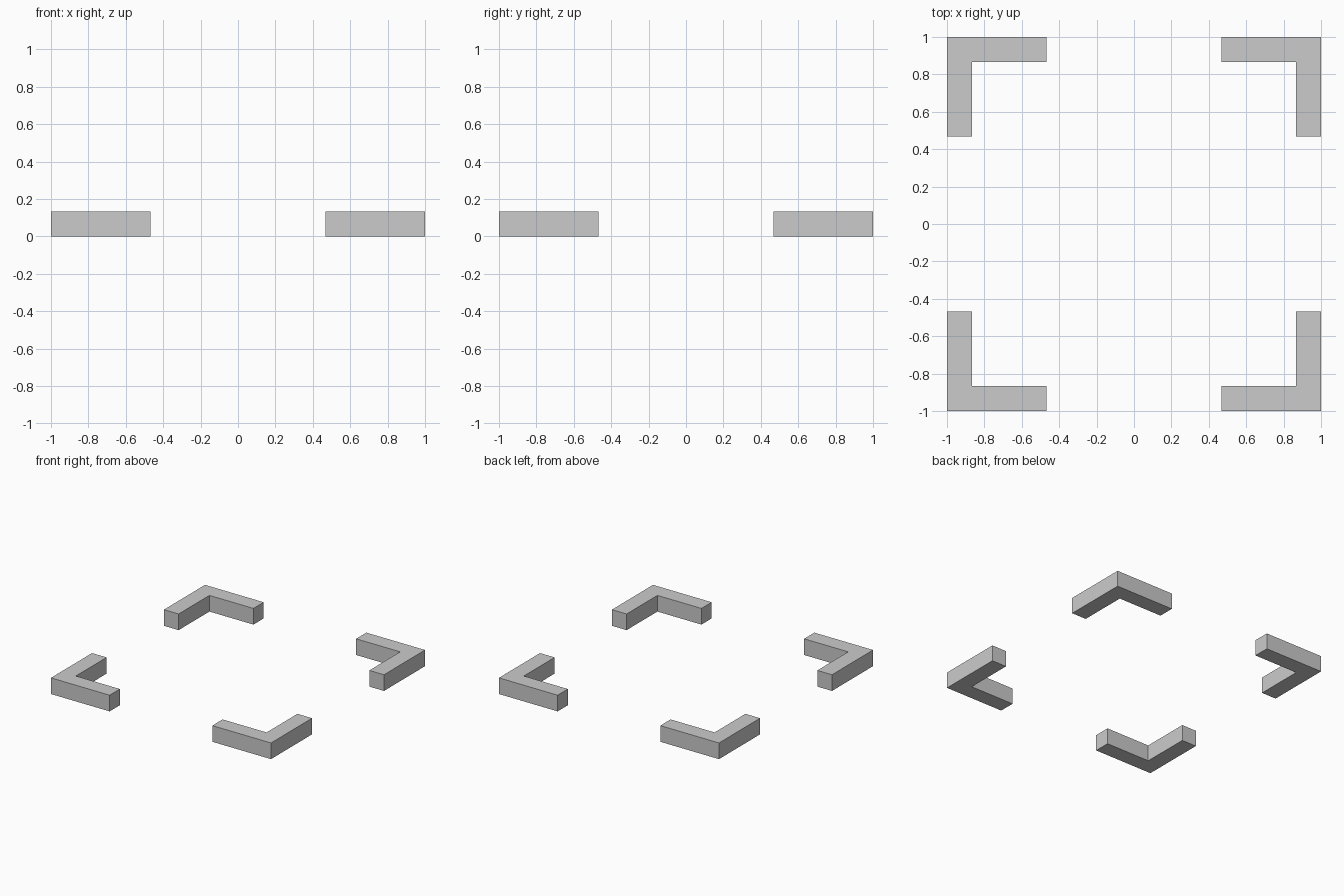
import bpy
import bmesh

if "Cube" in bpy.data.objects:
    bpy.data.objects.remove(bpy.data.objects["Cube"])

LENGTH = 0.533   # outer length of each arm
THICK = 0.133    # width and height of the square bar

grey = bpy.data.materials.new("light grey")
grey.diffuse_color = (0.6, 0.6, 0.6, 1.0)
grey.use_nodes = True
grey.node_tree.nodes["Principled BSDF"].inputs["Base Color"].default_value = grey.diffuse_color


def corner_bracket(name, sx, sy):
    """L-shaped bar hugging the corner at (sx, sy), standing on z = 0."""
    a, b = 1 - LENGTH, 1 - THICK
    profile = [(1, 1), (a, 1), (a, b), (b, b), (b, a), (1, a)]
    bm = bmesh.new()
    face = bm.faces.new([bm.verts.new((x * sx, y * sy, 0)) for x, y in profile])
    ext = bmesh.ops.extrude_face_region(bm, geom=[face], use_keep_orig=True)
    top = [v for v in ext["geom"] if isinstance(v, bmesh.types.BMVert)]
    bmesh.ops.translate(bm, verts=top, vec=(0, 0, THICK))
    bmesh.ops.recalc_face_normals(bm, faces=bm.faces)
    mesh = bpy.data.meshes.new(name)
    bm.to_mesh(mesh)
    bm.free()
    mesh.materials.append(grey)
    bpy.context.collection.objects.link(bpy.data.objects.new(name, mesh))


# One bracket at each corner of the square
for side, sx in (("left", -1), ("right", 1)):
    for end, sy in (("front", -1), ("back", 1)):
        corner_bracket(f"{end}_{side}_corner_bracket", sx, sy)
